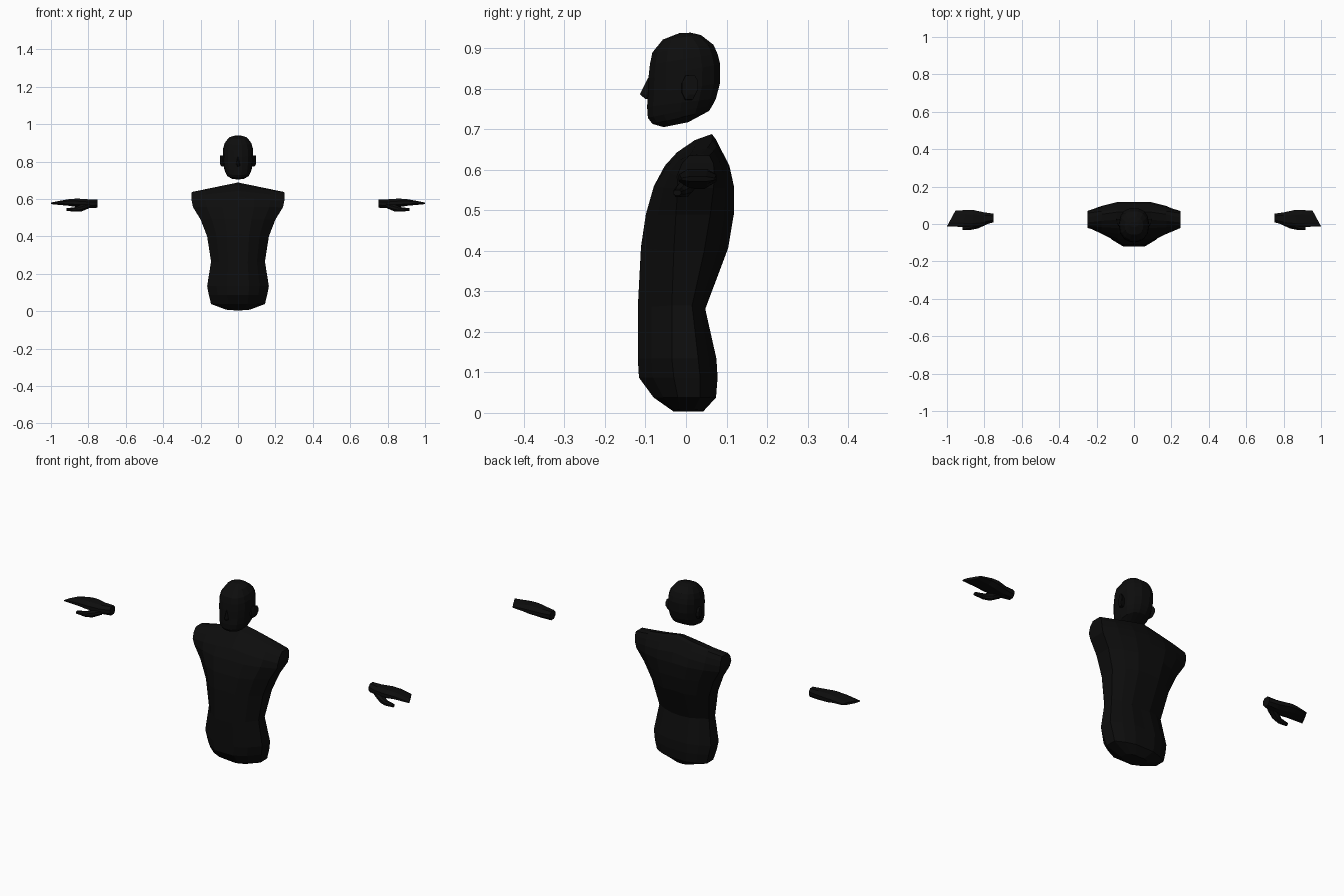
import bpy, bmesh, math

black = bpy.data.materials.new("near black")
black.diffuse_color = (0.004, 0.004, 0.004, 1)


def loft(name, rings, closed_faces=()):
    """Skin a list of equal-length point rings and cap both ends."""
    bm = bmesh.new()
    loops = [[bm.verts.new(p) for p in ring] for ring in rings]
    n = len(loops[0])
    for a, b in zip(loops, loops[1:]):
        for i in range(n):
            j = (i + 1) % n
            bm.faces.new((a[i], a[j], b[j], b[i]))
    bm.faces.new(loops[0][::-1])
    bm.faces.new(loops[-1])
    bmesh.ops.remove_doubles(bm, verts=bm.verts, dist=0.0005)
    bmesh.ops.recalc_face_normals(bm, faces=bm.faces)
    mesh = bpy.data.meshes.new(name)
    bm.to_mesh(mesh)
    bm.free()
    mesh.materials.append(black)
    obj = bpy.data.objects.new(name, mesh)
    bpy.context.collection.objects.link(obj)
    return obj


def mix(a, b, t):
    return a + (b - a) * t


# Torso: centre z, side z, half width, front y, side front y, side back y, back y
torso_rows = [
    (0.003, 0.008, 0.064, -0.030, -0.015, 0.020, 0.042),
    (0.038, 0.038, 0.144, -0.080, -0.020, 0.035, 0.074),
    (0.087, 0.087, 0.156, -0.116, -0.030, 0.035, 0.078),
    (0.134, 0.134, 0.165, -0.119, -0.035, 0.030, 0.075),
    (0.255, 0.265, 0.144, -0.119, -0.035, 0.015, 0.047),
    (0.410, 0.400, 0.165, -0.111, -0.030, 0.045, 0.104),
    (0.490, 0.490, 0.200, -0.099, -0.025, 0.060, 0.118),
    (0.560, 0.555, 0.240, -0.079, -0.020, 0.068, 0.118),
    (0.610, 0.585, 0.247, -0.052, -0.022, 0.070, 0.107),
    (0.643, 0.615, 0.249, -0.022, -0.010, 0.068, 0.090),
    (0.673, 0.635, 0.249, 0.022, 0.008, 0.058, 0.075),
    (0.688, 0.638, 0.242, 0.064, 0.035, 0.035, 0.064),
]


def torso_ring(zc, zs, w, f, s1, s2, b):
    half = [(0, f), (0.36, f), (0.70, mix(f, s1, 0.4)), (1, s1),
            (1, s2), (0.70, mix(b, s2, 0.4)), (0.36, b), (0, b)]
    right = [(w * u, y, mix(zc, zs, u)) for u, y in half]
    return right + [(-x, y, z) for x, y, z in right[-2:0:-1]]


loft("torso", [torso_ring(*r) for r in torso_rows])

# Head: front z, back z, half width, front y, back y
head_rows = [
    (0.705, 0.717, 0.035, -0.055, 0.005),
    (0.713, 0.745, 0.061, -0.083, 0.057),
    (0.728, 0.760, 0.068, -0.094, 0.066),
    (0.755, 0.776, 0.075, -0.096, 0.074),
    (0.785, 0.814, 0.079, -0.094, 0.084),
    (0.824, 0.861, 0.081, -0.093, 0.084),
    (0.860, 0.885, 0.079, -0.089, 0.078),
    (0.889, 0.908, 0.071, -0.083, 0.068),
    (0.921, 0.932, 0.050, -0.057, 0.037),
    (0.937, 0.938, 0.024, -0.016, 0.012),
]


def head_ring(zf, zb, w, f, b, n=14):
    ring = []
    for i in range(n):
        a = 2 * math.pi * (i + 0.5) / n
        c, s = math.cos(a), math.sin(a)
        u = math.copysign(abs(c) ** 0.85, c) / math.cos(math.pi / n)
        v = math.copysign(abs(s) ** 0.85, s)
        t = min(max(0.5 - u / 2, 0), 1)
        ring.append((w * v, mix(b, f, t), mix(zb, zf, t)))
    return ring


loft("head", [head_ring(*r) for r in head_rows])

# Nose: triangular wedge from the bridge down to the tip
loft("nose", [
    [(-0.015, -0.085, 0.774), (0.015, -0.085, 0.774), (0, -0.101, 0.775)],
    [(-0.015, -0.085, 0.786), (0.015, -0.085, 0.786), (0, -0.114, 0.786)],
    [(-0.006, -0.085, 0.826), (0.006, -0.085, 0.826), (0, -0.094, 0.826)],
])


def box_ring(x0, x1, y0, y1, z0, z1):
    """Eight-sided section across y and z; x runs from x0 at y0 to x1 at y1."""
    pts = [(0.25, 0), (0.75, 0), (1, 0.3), (1, 0.7),
           (0.75, 1), (0.25, 1), (0, 0.7), (0, 0.3)]
    return [(mix(x0, x1, u), mix(y0, y1, u), mix(z0, z1, v)) for u, v in pts]


def pair(name, rows):
    for side, s in (("left", 1), ("right", -1)):
        loft(side + "_" + name,
             [[(s * x, y, z) for x, y, z in box_ring(*r)] for r in rows])


# Ears: flattened plates flaring out toward the back
pair("ear", [
    (0.066, 0.066, -0.012, 0.020, 0.772, 0.828),
    (0.084, 0.090, -0.010, 0.026, 0.773, 0.832),
    (0.089, 0.097, 0.000, 0.030, 0.785, 0.832),
])

# Hands: wrist, palm, and joined fingers with a slanted tip
pair("hand", [
    (0.750, 0.750, 0.010, 0.055, 0.553, 0.598),
    (0.800, 0.800, -0.006, 0.062, 0.552, 0.598),
    (0.865, 0.860, -0.018, 0.075, 0.557, 0.602),
    (0.915, 0.895, -0.016, 0.075, 0.564, 0.598),
    (1.000, 0.955, -0.012, 0.071, 0.571, 0.583),
])

# Thumbs: hang below the front edge of the palm
pair("thumb", [
    (0.790, 0.800, -0.004, 0.030, 0.552, 0.580),
    (0.835, 0.840, -0.024, 0.014, 0.533, 0.570),
    (0.870, 0.870, -0.031, -0.004, 0.532, 0.556),
    (0.918, 0.916, -0.031, -0.012, 0.536, 0.550),
])
